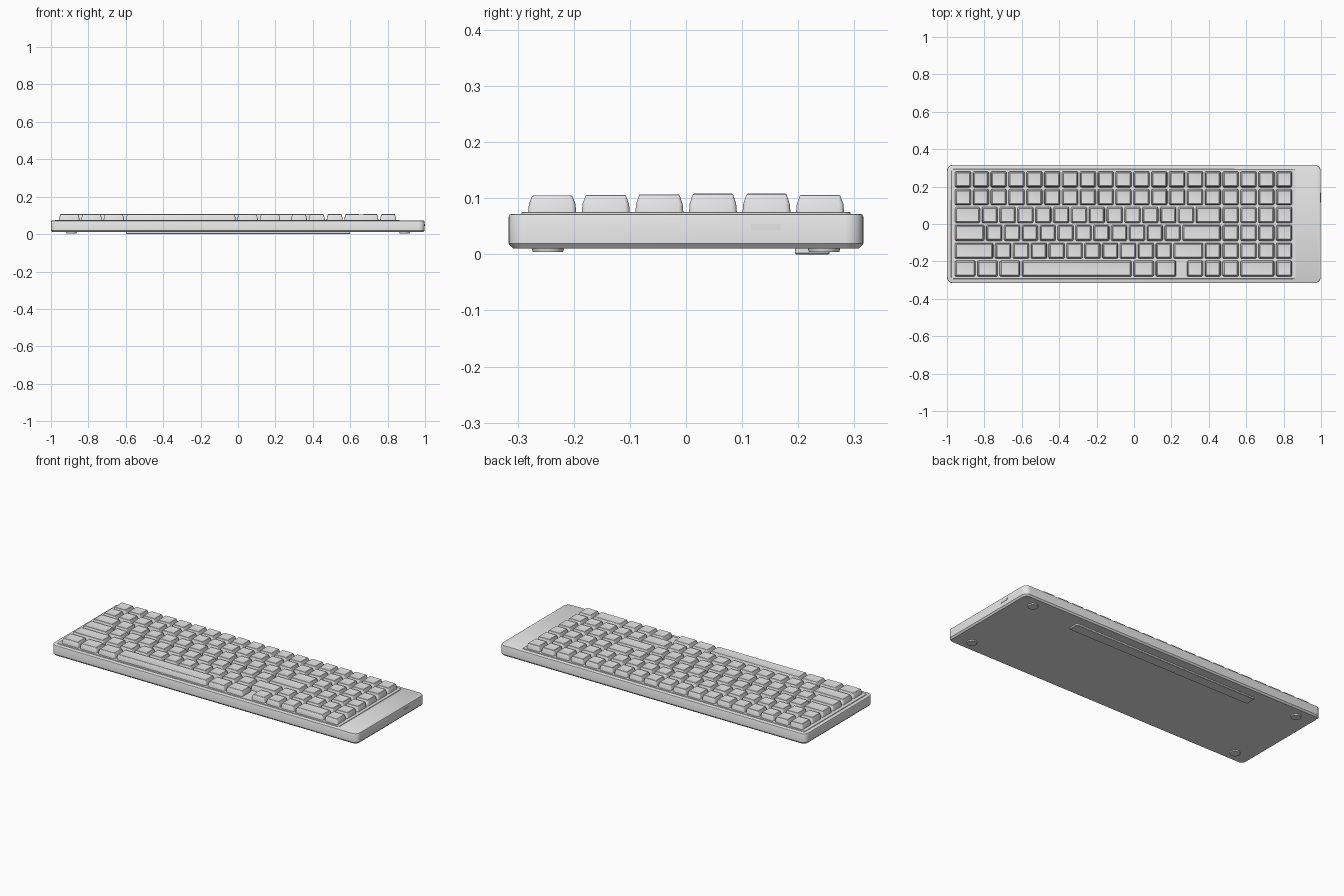
import bpy, bmesh, math

cube = bpy.data.objects.get("Cube")
if cube:
    bpy.data.objects.remove(cube, do_unlink=True)

grey = bpy.data.materials.new("plain grey")
grey.use_nodes = True
grey.diffuse_color = (0.8, 0.8, 0.8, 1)
grey.node_tree.nodes["Principled BSDF"].inputs["Base Color"].default_value = (0.8, 0.8, 0.8, 1)


def rounded_ring(bm, x0, x1, y0, y1, z, radius, steps):
    """One loop of vertices around a rectangle with rounded corners."""
    ring = []
    corners = [(x1, y1), (x0, y1), (x0, y0), (x1, y0)]
    for i, (cx, cy) in enumerate(corners):
        cx += -radius if cx == x1 else radius
        cy += -radius if cy == y1 else radius
        for s in range(steps + 1):
            a = math.pi / 2 * (i + s / steps)
            ring.append(bm.verts.new((cx + radius * math.cos(a), cy + radius * math.sin(a), z)))
    return ring


def slab(bm, x0, x1, y0, y1, sections, radius, steps=3):
    """Stack rounded rectangles given as (inset, height) and close both ends."""
    rings = [rounded_ring(bm, x0 + d, x1 - d, y0 + d, y1 - d, z, max(radius - d, 0.003), steps)
             for d, z in sections]
    n = len(rings[0])
    for low, high in zip(rings, rings[1:]):
        for i in range(n):
            j = (i + 1) % n
            bm.faces.new((low[i], low[j], high[j], high[i]))
    bm.faces.new(rings[0][::-1])
    bm.faces.new(rings[-1])


def finish(name, bm):
    mesh = bpy.data.meshes.new(name)
    bm.normal_update()
    bm.to_mesh(mesh)
    bm.free()
    mesh.materials.append(grey)
    obj = bpy.data.objects.new(name, mesh)
    bpy.context.collection.objects.link(obj)
    bpy.ops.object.select_all(action="DESELECT")
    obj.select_set(True)
    bpy.context.view_layer.objects.active = obj
    bpy.ops.object.shade_smooth_by_angle(angle=math.radians(30))
    return obj


# Case with a chamfered foot and a softened top rim
bm = bmesh.new()
slab(bm, -1, 0.998, -0.316, 0.316,
     [(0.008, 0.01), (0, 0.019), (0, 0.067), (0.0015, 0.0705), (0.005, 0.072)], 0.032, 8)
finish("case", bm)

# Raised plate below the keys
bm = bmesh.new()
slab(bm, -0.978, 0.864, -0.293, 0.293, [(0, 0.07), (0, 0.0745), (0.001, 0.0755)], 0.012, 4)
finish("key_plate", bm)

# Keys: widths of each row in key units, back row first; a negative width is a gap
UNIT, LEFT, GAP = 0.0954, -0.962, 0.0096
rows = [
    [1] * 19,
    [1] * 19,
    [1.5] + [1] * 12 + [1.5] + [1] * 4,
    [1.75] + [1] * 11 + [2.25] + [1] * 4,
    [2.25] + [1] * 10 + [1.75] + [1] * 5,
    [1.25] * 3 + [6.25] + [1.25] * 2 + [-0.5] + [1] * 3 + [2, 1],
]
tops = [0.106, 0.108, 0.108, 0.107, 0.106, 0.105]
for r, (widths, top) in enumerate(zip(rows, tops)):
    bm = bmesh.new()
    y = 0.239 - r * 0.0955
    half = (UNIT - GAP) / 2
    x = LEFT
    for w in widths:
        if w > 0:
            slab(bm, x + GAP / 2, x + w * UNIT - GAP / 2, y - half, y + half,
                 [(0, 0.0735), (0.0015, 0.09), (0.007, top - 0.0015),
                  (0.009, top), (0.014, top - 0.001)], 0.009)
        x += abs(w) * UNIT
    finish(f"key_row_{r + 1}", bm)

# Round feet near the four corners
for sx, side in ((1, "left"), (-1, "right")):
    for sy, end in ((1, "back"), (-1, "front")):
        bm = bmesh.new()
        bmesh.ops.create_cone(bm, cap_ends=True, segments=32, radius1=0.027, radius2=0.029, depth=0.008)
        bmesh.ops.translate(bm, verts=bm.verts, vec=(sx * 0.89, sy * 0.246, 0.008))
        finish(f"{end}_{side}_foot", bm)

# Long support bar under the back
bm = bmesh.new()
slab(bm, -0.6, 0.6, 0.194, 0.256, [(0.002, 0), (0, 0.002), (0, 0.012)], 0.005)
finish("support_bar", bm)

# Small side switch
bm = bmesh.new()
bmesh.ops.create_cube(bm, size=1)
bmesh.ops.scale(bm, verts=bm.verts, vec=(0.006, 0.052, 0.012))
bmesh.ops.translate(bm, verts=bm.verts, vec=(0.997, 0.142, 0.048))
finish("side_switch", bm)
